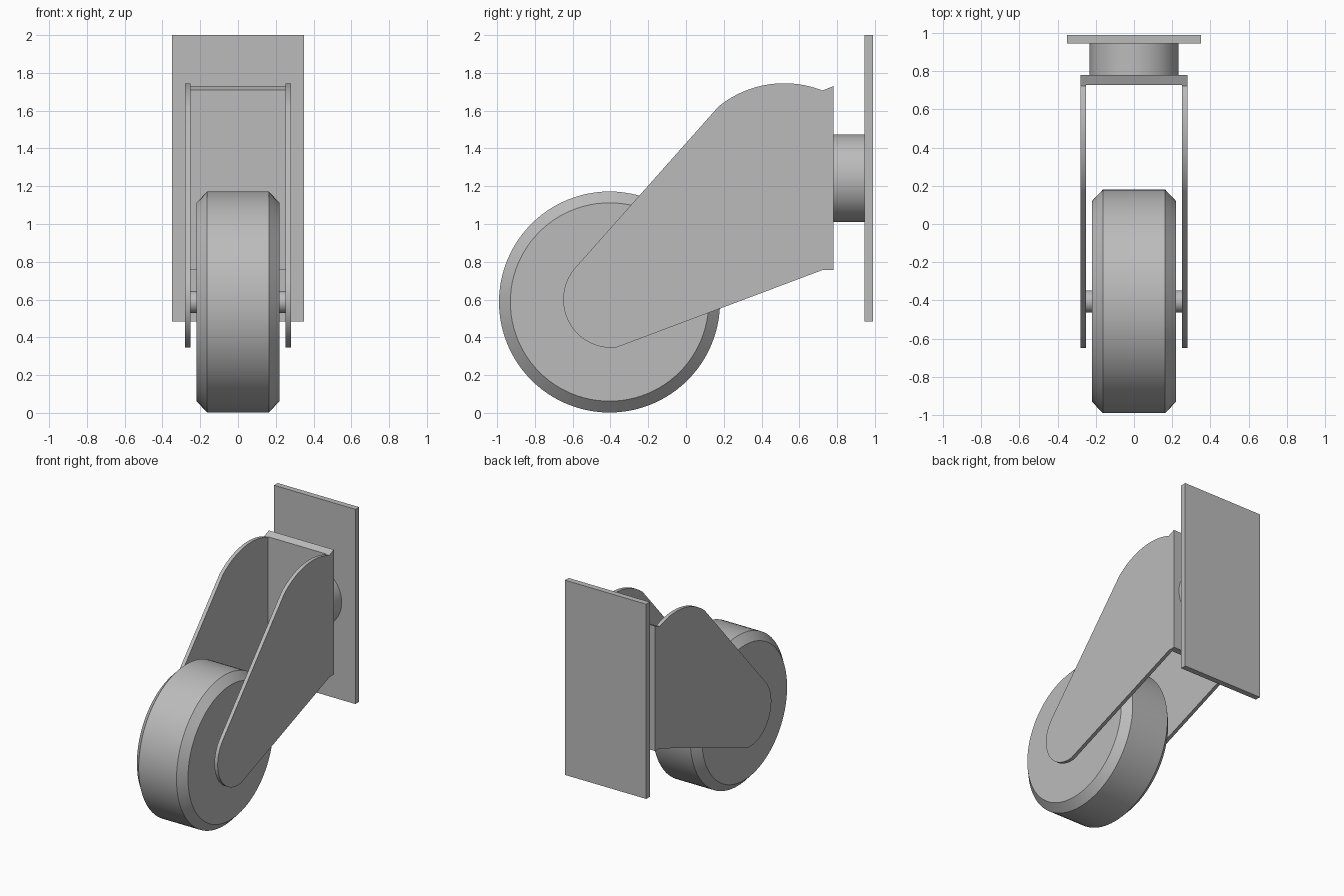
import bpy, bmesh
from math import cos, sin, pi, radians

cube = bpy.data.objects.get("Cube")
if cube:
    bpy.data.objects.remove(cube, do_unlink=True)

grey = bpy.data.materials.new("plain grey")
grey.use_nodes = True
colour = (0.5, 0.5, 0.5, 1)
grey.diffuse_color = colour
grey.node_tree.nodes["Principled BSDF"].inputs["Base Color"].default_value = colour


def finish(name, bm):
    bmesh.ops.recalc_face_normals(bm, faces=bm.faces)
    mesh = bpy.data.meshes.new(name)
    bm.to_mesh(mesh)
    bm.free()
    mesh.materials.append(grey)
    ob = bpy.data.objects.new(name, mesh)
    bpy.context.collection.objects.link(ob)
    return ob


def activate(ob):
    bpy.ops.object.select_all(action="DESELECT")
    ob.select_set(True)
    bpy.context.view_layer.objects.active = ob


def smooth(ob):
    activate(ob)
    bpy.ops.object.shade_smooth_by_angle(angle=radians(25))


def box(name, lo, hi):
    bm = bmesh.new()
    bmesh.ops.create_cube(bm, size=1)
    for v in bm.verts:
        v.co = [(a + b) / 2 + c * (b - a) for a, b, c in zip(lo, hi, v.co)]
    return finish(name, bm)


def lathe(name, rings, place, steps=96):
    """Closed round solid: rings are (distance along axis, radius)."""
    bm = bmesh.new()
    loops = [[bm.verts.new(place(d, r * cos(2 * pi * i / steps), r * sin(2 * pi * i / steps)))
              for i in range(steps)] for d, r in rings]
    for a, b in zip(loops, loops[1:]):
        for i in range(steps):
            j = (i + 1) % steps
            bm.faces.new((a[i], a[j], b[j], b[i]))
    bm.faces.new(loops[0])
    bm.faces.new(loops[-1])
    ob = finish(name, bm)
    smooth(ob)
    return ob


def arc(cy, cz, r, start, end, steps):
    angles = [radians(start + (end - start) * i / steps) for i in range(steps + 1)]
    return [(cy + r * cos(a), cz + r * sin(a)) for a in angles]


# Wheel with chamfered rims, and its axle
wheel_y, wheel_z = -0.405, 0.587
across = lambda d, u, v: (d, wheel_y + u, wheel_z + v)
lathe("wheel", [(-0.22, 0.525), (-0.163, 0.585), (0.163, 0.585), (0.22, 0.525)], across)
lathe("axle", [(-0.26, 0.058), (0.26, 0.058)], across, 48)

# Fork: side profile extruded over the full width, hollowed to leave two arms and a back
profile = arc(0.52, 1.192, 0.553, 68.5, 129, 24)
profile += arc(-0.395, 0.6, 0.255, 139, 276, 40)
profile += [(0.725, 0.757), (0.78, 0.757), (0.78, 1.73)]
bm = bmesh.new()
face = bm.faces.new([bm.verts.new((-0.28, y, z)) for y, z in profile])
grown = bmesh.ops.extrude_face_region(bm, geom=[face])["geom"]
bmesh.ops.translate(bm, vec=(0.56, 0, 0), verts=[g for g in grown if isinstance(g, bmesh.types.BMVert)])
fork = finish("fork", bm)
cutter = box("fork_cutter", (-0.252, -1, 0), (0.252, 0.728, 2))
cutter.hide_render = True
hollow = fork.modifiers.new("hollow", "BOOLEAN")
hollow.operation = "DIFFERENCE"
hollow.object = cutter
hollow.solver = "EXACT"
activate(fork)
bpy.ops.object.modifier_apply(modifier="hollow")
bpy.data.objects.remove(cutter, do_unlink=True)
smooth(fork)

# Swivel post and mounting plate
lathe("swivel_post", [(0.77, 0.232), (0.95, 0.232)], lambda d, u, v: (u, d, 1.243 + v))
box("mounting_plate", (-0.35, 0.945, 0.483), (0.35, 0.99, 2))
